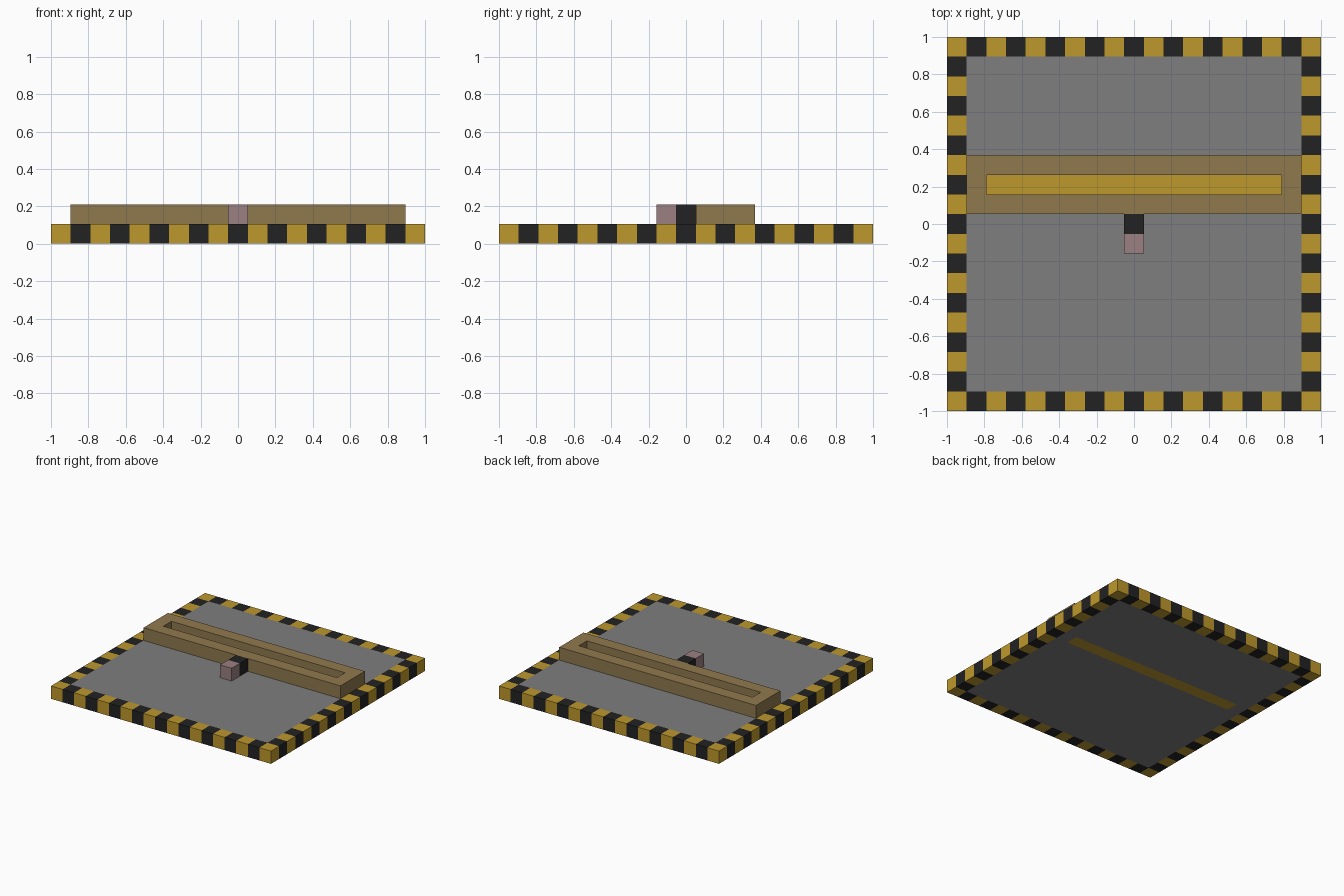
import bpy
import bmesh
from mathutils import Vector

N = 19            # cells along each side
U = 2 / N         # size of one cell

cube = bpy.data.objects.get("Cube")
if cube:
    bpy.data.objects.remove(cube, do_unlink=True)


def material(name, rgb):
    """Flat material from display (sRGB) values."""
    lin = [((c / 255 + 0.055) / 1.055) ** 2.4 for c in rgb]
    mat = bpy.data.materials.new(name)
    mat.use_nodes = True
    mat.diffuse_color = (*lin, 1)
    bsdf = mat.node_tree.nodes["Principled BSDF"]
    bsdf.inputs["Base Color"].default_value = (*lin, 1)
    bsdf.inputs["Roughness"].default_value = 0.9
    return mat


yellow = material("warning yellow", (190, 152, 44))
black = material("black", (34, 34, 34))
grey = material("floor grey", (126, 126, 126))
brown = material("rail brown", (144, 121, 77))
pink = material("dusty pink", (155, 128, 130))


def finish(name, bm, *mats):
    mesh = bpy.data.meshes.new(name)
    bmesh.ops.recalc_face_normals(bm, faces=bm.faces)
    bm.to_mesh(mesh)
    bm.free()
    for mat in mats:
        mesh.materials.append(mat)
    obj = bpy.data.objects.new(name, mesh)
    bpy.context.collection.objects.link(obj)


def rect(bm, x0, x1, y0, y1, z):
    """Four corners in cell units, counted from the front right corner."""
    return [bm.verts.new((x * U - 1, y * U - 1, z * U))
            for x, y in ((x0, y0), (x1, y0), (x1, y1), (x0, y1))]


def extrude_up(bm, faces):
    """Raise flat faces by one cell, keeping the underside."""
    new = bmesh.ops.extrude_face_region(bm, geom=faces, use_keep_orig=True)["geom"]
    up = [v for v in new if isinstance(v, bmesh.types.BMVert)]
    bmesh.ops.translate(bm, verts=up, vec=(0, 0, U))


def block(name, mat, outer, layer):
    bm = bmesh.new()
    extrude_up(bm, [bm.faces.new(rect(bm, *outer, layer))])
    finish(name, bm, mat)


def frame(name, mat, outer, hole, layer):
    """Solid slab with a rectangular opening through it."""
    bm = bmesh.new()
    a, b = rect(bm, *outer, layer), rect(bm, *hole, layer)
    faces = [bm.faces.new((a[i], a[(i + 1) % 4], b[(i + 1) % 4], b[i]))
             for i in range(4)]
    extrude_up(bm, faces)
    finish(name, bm, mat)


# Striped rim: one ring of cells, coloured in alternation
bm = bmesh.new()
bmesh.ops.create_grid(bm, x_segments=N, y_segments=N, size=1)
inner = [f for f in bm.faces
         if max(abs(c) for c in f.calc_center_median()) < 1 - U]
bmesh.ops.delete(bm, geom=inner, context='FACES')
extrude_up(bm, bm.faces[:])
bmesh.ops.recalc_face_normals(bm, faces=bm.faces)
for f in bm.faces:
    p = f.calc_center_median() - f.normal * U / 2 + Vector((1, 1, 0))
    f.material_index = (int(p.x / U) + int(p.y / U)) % 2
finish("striped_rim", bm, yellow, black)

# Floor, raised rail and the yellow strip showing in the rail's slot
slot = (2, 17, 11, 12)
frame("floor", grey, (1, 18, 1, 18), slot, 0)
frame("slotted_rail", brown, (1, 18, 10, 13), slot, 1)
block("slot_strip", yellow, slot, 0)

# Small blocks in front of the rail
block("black_block", black, (9, 10, 9, 10), 1)
block("pink_block", pink, (9, 10, 8, 9), 1)
